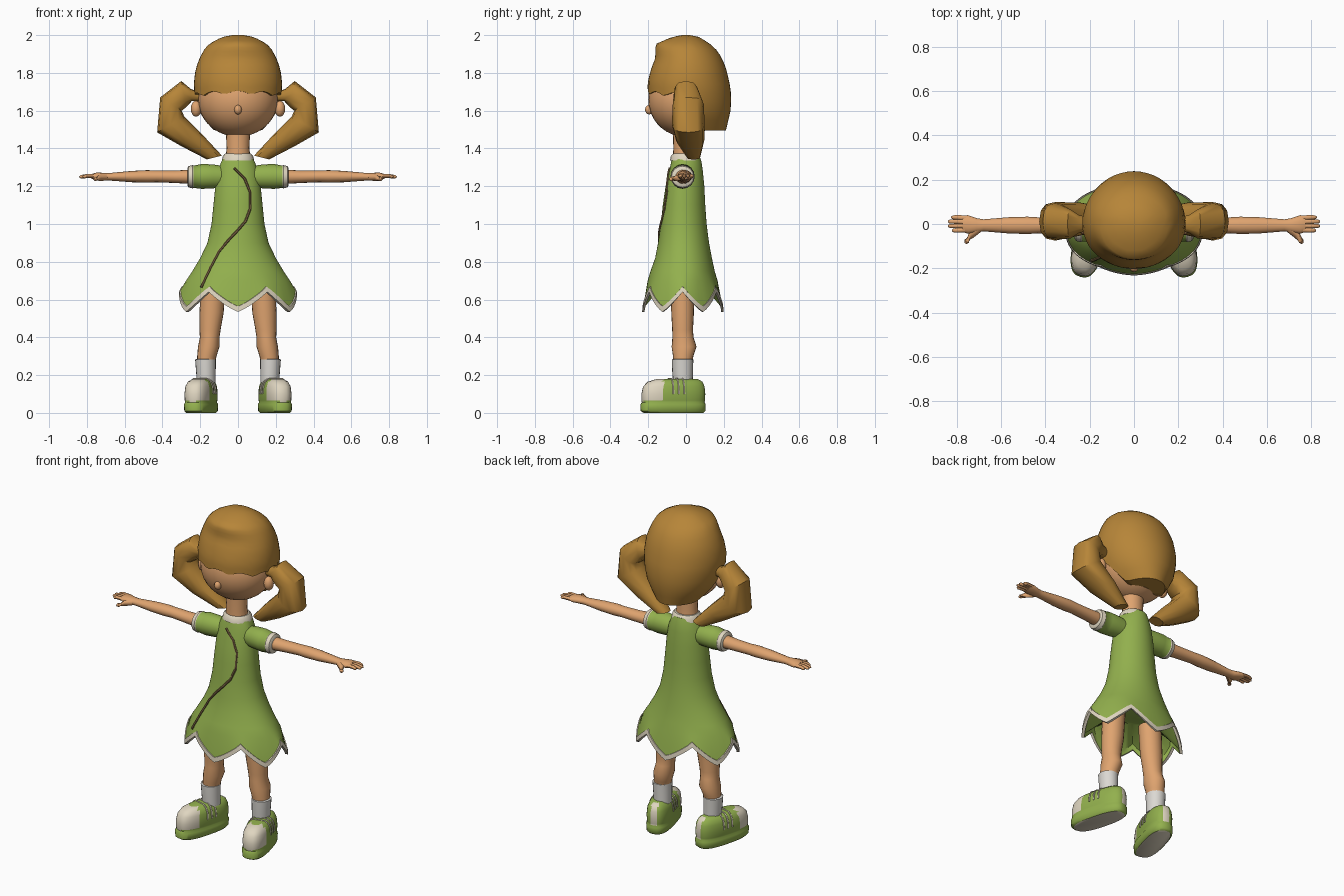
import bpy, bmesh, math
from mathutils import Vector

if "Cube" in bpy.data.objects:
    bpy.data.objects.remove(bpy.data.objects["Cube"])

TAU = 2 * math.pi


def material(name, rgb):
    m = bpy.data.materials.new(name)
    m.diffuse_color = (*rgb, 1)
    m.use_nodes = True
    m.node_tree.nodes["Principled BSDF"].inputs["Base Color"].default_value = m.diffuse_color
    return m


SKIN = material("skin", (0.74, 0.37, 0.16))
HAIR = material("hair_brown", (0.47, 0.235, 0.04))
GREEN = material("leaf_green", (0.29, 0.435, 0.075))
CREAM = material("cream", (0.74, 0.67, 0.53))
SOCK = material("sock_white", (0.71, 0.69, 0.65))
BROWN = material("vine_brown", (0.20, 0.13, 0.055))


def loft(name, rings, mats, rule=None, angle=45):
    """Skin a stack of equal rings, cap both ends; rule(row, centre) picks the material."""
    bm = bmesh.new()
    rows = [[bm.verts.new(p) for p in r] for r in rings]
    n = len(rows[0])
    for i in range(len(rows) - 1):
        for j in range(n):
            k = (j + 1) % n
            f = bm.faces.new((rows[i][j], rows[i][k], rows[i + 1][k], rows[i + 1][j]))
            if rule:
                f.material_index = rule(i, f.calc_center_median())
    for i, row in ((-1, rows[0]), (len(rows), rows[-1])):
        f = bm.faces.new(row)
        if rule:
            f.material_index = rule(i, f.calc_center_median())
    bmesh.ops.recalc_face_normals(bm, faces=bm.faces[:])
    me = bpy.data.meshes.new(name)
    bm.to_mesh(me)
    bm.free()
    for m in mats:
        me.materials.append(m)
    ob = bpy.data.objects.new(name, me)
    bpy.context.collection.objects.link(ob)
    bpy.ops.object.select_all(action='DESELECT')
    ob.select_set(True)
    bpy.context.view_layer.objects.active = ob
    bpy.ops.object.shade_smooth_by_angle(angle=math.radians(angle))
    return ob


def tube(name, pts, radii, mat, n=8):
    """Round tube along a 3D path."""
    pts = [Vector(p) for p in pts]
    rings = []
    for i, p in enumerate(pts):
        t = (pts[min(i + 1, len(pts) - 1)] - pts[max(i - 1, 0)]).normalized()
        a = t.cross(Vector((0, 1, 0)) if abs(t.y) < 0.8 else Vector((0, 0, 1))).normalized()
        b = t.cross(a)
        rings.append([p + radii[i] * (a * math.cos(TAU * j / n) + b * math.sin(TAU * j / n)) for j in range(n)])
    return loft(name, rings, [mat])


def ball(name, c, r, mat, n=24, rows=14):
    rings = []
    for i in range(rows + 1):
        a = math.pi * min(max(i / rows, 0.01), 0.99)
        rings.append([(c[0] + r[0] * math.sin(a) * math.cos(TAU * j / n),
                       c[1] + r[1] * math.sin(a) * math.sin(TAU * j / n),
                       c[2] + r[2] * math.cos(a)) for j in range(n)])
    return loft(name, rings, [mat])


def lookup(table, z):
    """Interpolate a table of (z, half width, front, back), highest z first."""
    if z >= table[0][0]:
        return table[0][1:]
    for p, q in zip(table, table[1:]):
        if z >= q[0]:
            t = (p[0] - z) / (p[0] - q[0])
            return [a + (b - a) * t for a, b in zip(p[1:], q[1:])]
    return table[-1][1:]


def body_point(table, a, z, s=1.0, y0=0.0):
    w, f, b = lookup(table, z)
    y = math.sin(a)
    return (s * w * math.cos(a), y0 + s * y * (b if y > 0 else f), z)


# Dress: flared body with a six-notched hem, cream trim and lining
DRESS = [(1.36, .072, .05, .09), (1.33, .088, .06, .10), (1.28, .108, .07, .107), (1.2, .12, .09, .115),
         (1.1, .13, .105, .12), (1.0, .14, .115, .127), (.9, .162, .13, .14), (.82, .20, .145, .155),
         (.75, .242, .17, .17), (.70, .275, .185, .185), (.65, .305, .2, .203), (.54, .312, .21, .213)]
N = 72
angles = [TAU * j / N for j in range(N)]


def hem(a):
    d = abs((a * 6 / TAU + .5) % 1 - .5) * 2      # 0 at a notch, 1 at a point
    return .535 + .105 * (1 - d) ** 1.2


rings = [[body_point(DRESS, a, r[0], 1, -.018) for a in angles] for r in DRESS[:10]]
for up, s in ((.03, 1.0), (.029, 1.02), (0, 1.02), (.0, .96), (.03, .95)):
    rings.append([body_point(DRESS, a, hem(a) + up, s, -.018) for a in angles])
rings.append([body_point(DRESS, a, .72, .4, -.018) for a in angles])
loft("dress", rings, [GREEN, CREAM], lambda i, c: int(10 <= i <= 12))

# Winding vine line on the dress front
ctrl = [(-.02, 1.295), (.035, 1.24), (.064, 1.17), (.064, 1.08), (.04, 1.015), (0, .968),
        (-.05, .915), (-.10, .855), (-.145, .77), (-.195, .665)]
path = []
for i in range(37):
    t = min(i / 4, 8.999)
    p, q = ctrl[int(t)], ctrl[int(t) + 1]
    x, z = (p[k] + (q[k] - p[k]) * (t % 1) for k in (0, 1))
    w, f, b = lookup(DRESS, z)
    path.append((x, -.02 - f * math.sqrt(max(0, 1 - (x / w) ** 2)), z))
tube("dress_vine", path, [.007] * len(path), BROWN, 6)


def stack(name, levels, mats, rule=None, n=20):
    """Rings of (x, y, z, rx, ry) stacked in z."""
    return loft(name, [[(x + rx * math.cos(TAU * j / n), y + ry * math.sin(TAU * j / n), z)
                        for j in range(n)] for x, y, z, rx, ry in levels], mats, rule)


# Neck and collar
stack("neck", [(0, -.01, 1.34, .068, .06), (0, -.012, 1.40, .06, .055), (0, -.012, 1.52, .066, .058)], [SKIN])
stack("collar", [(0, -.005, 1.335, .086, .08), (0, -.005, 1.36, .08, .075), (0, -.005, 1.372, .07, .063)], [CREAM])

# Head and nose
ball("head", (0, -.005, 1.66), (.212, .195, .198), SKIN, 32, 18)
ball("nose", (0, -.195, 1.605), (.02, .022, .025), SKIN, 12, 8)

# Hair cap with a fringe, longer at the back
CAP = [(2.0, .03, .02, .02), (1.99, .085, .075, .07), (1.955, .15, .155, .125), (1.93, .175, .163, .155),
       (1.88, .203, .162, .19), (1.82, .224, .185, .213), (1.75, .234, .203, .23), (1.68, .23, .202, .24),
       (1.6, .209, .19, .236), (1.54, .175, .18, .222), (1.49, .135, .17, .21)]


def hairline(a):
    s = math.sin(a)
    front = 1.675 + .02 * abs(math.sin(5 * a)) + .02 * max(0, -s - .5)
    t = min(max((s + .15) / .55, 0), 1)
    return front + (1.495 - front) * t


HN = 48
rings = []
for i in range(15):
    t = i / 14
    row = []
    for j in range(HN):
        a = TAU * j / HN
        row.append(body_point(CAP, a, 2.0 - (2.0 - hairline(a)) * t ** 1.5))
    rings.append(row)
rings.append([(x * .5, y * .5, z) for x, y, z in rings[-1]])
loft("hair_cap", rings, [HAIR], angle=50)

# Pigtail sections: inner x, z, outer x, z, depth, y
TAIL = [(.20, 1.65, .205, 1.70, .03, .0), (.245, 1.65, .25, 1.715, .04, .0), (.272, 1.62, .30, 1.757, .065, .0),
        (.298, 1.60, .412, 1.67, .082, .012), (.285, 1.57, .428, 1.485, .087, .012),
        (.19, 1.475, .30, 1.412, .075, .022), (.085, 1.362, .165, 1.342, .035, .04)]
# Shoe levels: z, half width, toe reach, heel reach
SHOE = [(0, .062, .162, .16), (.01, .071, .178, .17), (.045, .073, .18, .172), (.056, .067, .172, .166),
        (.066, .069, .174, .168), (.10, .071, .174, .17), (.14, .067, .165, .166), (.165, .056, .14, .155),
        (.18, .035, .09, .13)]
TURN = math.radians(15)


def power(v, e):
    return math.copysign(abs(v) ** e, v)


for side, s in (("right", -1), ("left", 1)):
    # Pigtail and ear
    rings = []
    for xi, zi, xo, zo, d, y in TAIL:
        rings.append([(s * ((xi + xo) / 2 + (xo - xi) / 2 * power(math.cos(a), .8)), y + d * power(math.sin(a), .8),
                       (zi + zo) / 2 + (zo - zi) / 2 * power(math.cos(a), .8)) for a in angles[::6]])
    loft(side + "_pigtail", rings, [HAIR], angle=40)
    ball(side + "_ear", (s * .222, -.02, 1.61), (.028, .03, .042), SKIN, 12, 8)

    # Arm, sleeve and cuff, all lofted along x
    def along_x(name, levels, mats, rule=None):
        return loft(name, [[(s * x, y + ry * math.cos(TAU * j / 16), z + rz * math.sin(TAU * j / 16))
                            for j in range(16)] for x, y, z, ry, rz in levels], mats, rule)
    along_x(side + "_sleeve", [(.06, -.01, 1.25, .05, .055), (.13, -.015, 1.252, .06, .063),
                               (.19, -.018, 1.252, .064, .066), (.235, -.018, 1.25, .06, .059),
                               (.24, -.018, 1.25, .064, .062), (.262, -.018, 1.25, .059, .056),
                               (.268, -.018, 1.25, .048, .045)],
            [GREEN, CREAM], lambda i, c: int(i >= 3))
    along_x(side + "_arm", [(.25, -.015, 1.25, .042, .038), (.33, -.01, 1.25, .039, .033),
                            (.43, -.006, 1.252, .036, .031), (.48, -.006, 1.252, .039, .033),
                            (.56, -.006, 1.251, .037, .030), (.68, -.006, 1.25, .027, .02),
                            (.71, -.006, 1.25, .032, .021), (.75, -.002, 1.252, .042, .02),
                            (.775, .0, 1.252, .036, .013)], [SKIN])
    # Fingers and thumb
    for k, (y, tip) in enumerate(((.03, .825), (.011, .84), (-.009, .84), (-.029, .822))):
        tube(f"{side}_finger_{k + 1}", [(s * .75, y * .9, 1.253), (s * .80, y, 1.254), (s * (tip - .008), y, 1.25),
             (s * tip, y, 1.249)], [.011, .0105, .009, .004], SKIN)
    tube(side + "_thumb", [(s * .70, -.02, 1.248), (s * .735, -.05, 1.243), (s * .756, -.078, 1.238),
                           (s * .76, -.088, 1.236)], [.018, .016, .012, .005], SKIN)

    # Leg and sock
    stack(side + "_leg", [(s * .13, -.018, .70, .066, .062), (s * .14, -.018, .53, .064, .06),
                          (s * .148, -.018, .44, .056, .055), (s * .15, -.016, .40, .052, .056),
                          (s * .155, -.01, .35, .057, .066), (s * .165, -.015, .30, .051, .054),
                          (s * .17, -.018, .25, .046, .048)], [SKIN])
    stack(side + "_sock", [(s * .172, -.018, .285, .047, .05), (s * .172, -.018, .282, .055, .057),
                           (s * .17, -.018, .22, .052, .055), (s * .168, -.016, .16, .05, .052)], [SOCK])

    # Shoe turned outward, with cream sole, toe cap and end strips
    def place(u, v, z):                            # v runs towards the toe
        x = u * math.cos(TURN) + v * math.sin(TURN)
        return (s * (.195 + x), -.065 + u * math.sin(TURN) - v * math.cos(TURN), z)

    def shoe_colour(i, c):
        dx, dy = c.x * s - .195, c.y + .065
        u = dx * math.cos(TURN) + dy * math.sin(TURN)
        v = dx * math.sin(TURN) - dy * math.cos(TURN)
        cap = c.z > .08 and v > .075
        strip = abs(u) < .02 and abs(v) > .13 and c.z > .055
        return int(i == -1 or (i < 8 and (cap or strip)))
    rings = [[place(w * power(math.cos(a), .75), (toe if math.sin(a) > 0 else heel) * power(math.sin(a), .75), z)
              for a in angles[::2]] for z, w, toe, heel in SHOE]
    loft(side + "_shoe", rings, [GREEN, CREAM], shoe_colour)
    # Laces wrapping over the shoe
    for k, v in enumerate((.02, -.01, -.04)):
        half = [(w * (1 - abs(v / .17) ** 2.67) ** .375, z) for z, w, _, _ in SHOE[5:]]
        pts = [place(-u, v, z) for u, z in half] + [place(u, v, z) for u, z in half[::-1]]
        tube(f"{side}_lace_{k + 1}", pts, [.005] * len(pts), CREAM, 6)
